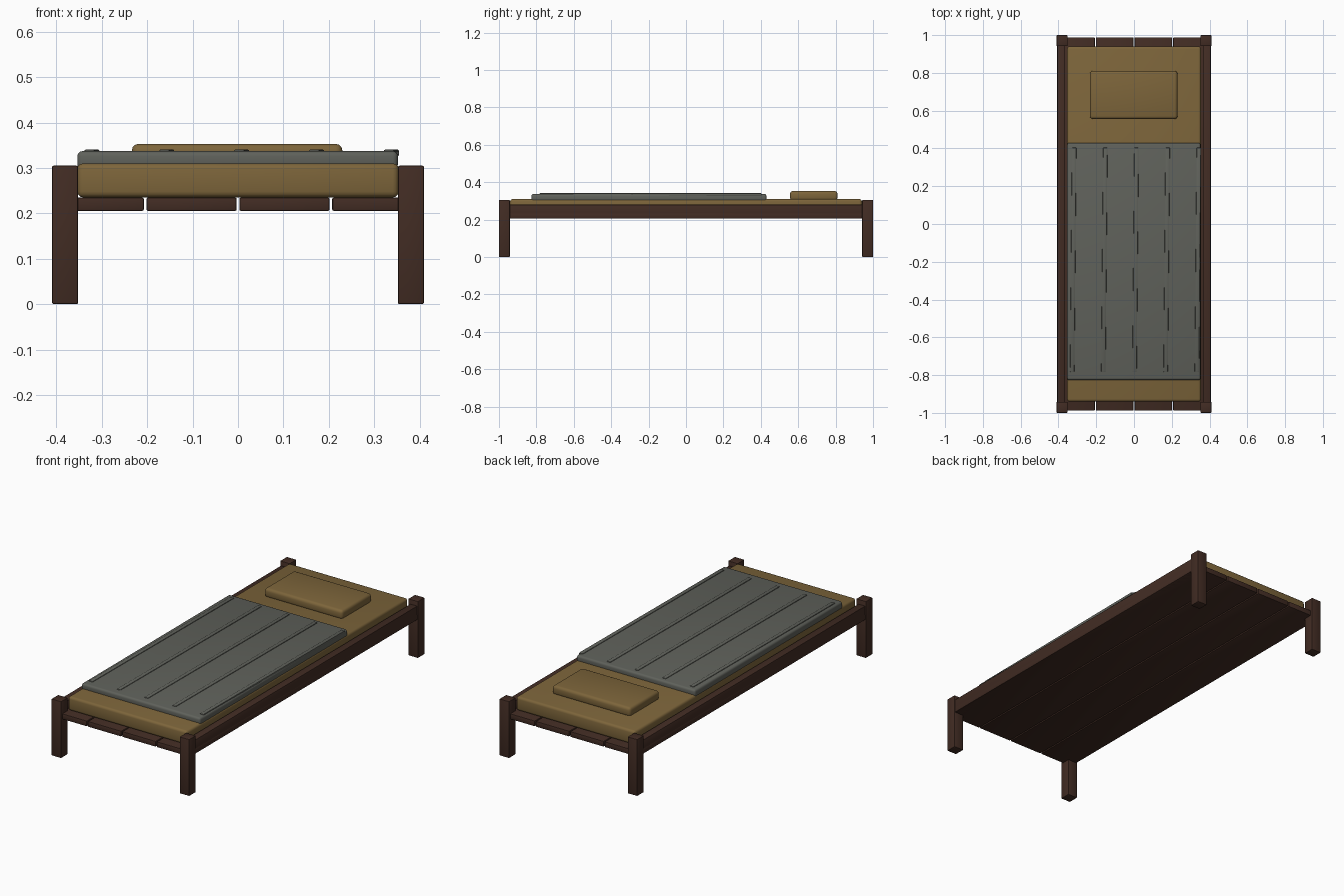
import bpy
import math

if "Cube" in bpy.data.objects:
    bpy.data.objects.remove(bpy.data.objects["Cube"])


def material(name, rgb):
    m = bpy.data.materials.new(name)
    m.diffuse_color = (*rgb, 1)
    m.use_nodes = True
    m.node_tree.nodes["Principled BSDF"].inputs["Base Color"].default_value = m.diffuse_color
    return m


WOOD = material("dark brown wood", (0.054, 0.025, 0.017))
STRAW = material("straw cloth", (0.205, 0.13, 0.043))
WOOL = material("grey wool", (0.115, 0.12, 0.104))


def box(name, x, y, z, mat, bevel, segments=2):
    """Bevelled box given as (low, high) ranges on each axis."""
    ranges = (x, y, z)
    bpy.ops.mesh.primitive_cube_add(size=1, location=[(a + b) / 2 for a, b in ranges])
    ob = bpy.context.object
    ob.name = name
    ob.scale = [b - a for a, b in ranges]
    bpy.ops.object.transform_apply(location=False, rotation=False, scale=True)
    ob.data.materials.append(mat)
    mod = ob.modifiers.new("soft edges", "BEVEL")
    mod.width = bevel
    mod.segments = segments
    bpy.ops.object.modifier_apply(modifier=mod.name)
    bpy.ops.object.shade_smooth_by_angle(angle=math.radians(30))
    return ob


def mirrored(a, b, side):
    return tuple(sorted((a * side, b * side)))


# Corner legs and long side rails
for sx, xn in ((-1, "left"), (1, "right")):
    for sy, yn in ((-1, "front"), (1, "back")):
        box(f"{yn}_{xn}_leg", mirrored(0.352, 0.41, sx), mirrored(0.942, 1.0, sy),
            (0, 0.305), WOOD, 0.004)
    box(f"{xn}_rail", mirrored(0.364, 0.406, sx), (-0.945, 0.945), (0.205, 0.28), WOOD, 0.004)

# Four lengthwise boards under the mattress
for i in range(4):
    x = -0.307 + i * 0.2047
    box(f"base_board_{i + 1}", (x - 0.0995, x + 0.0995), (-0.988, 0.988),
        (0.205, 0.235), WOOD, 0.004)

# Mattress and pillow
box("mattress", (-0.354, 0.354), (-0.94, 0.94), (0.235, 0.31), STRAW, 0.013, 3)
box("pillow", (-0.234, 0.23), (0.556, 0.81), (0.302, 0.353), STRAW, 0.015, 3)

# Blanket with slim lengthwise folds
box("blanket", (-0.354, 0.352), (-0.826, 0.43), (0.296, 0.337), WOOL, 0.011, 3)
for i in range(5):
    fold = box(f"blanket_fold_{i + 1}", (-0.334 + i * 0.165, -0.310 + i * 0.165),
               (-0.785, 0.405), (0.325, 0.341), WOOL, 0.005)
    fold.rotation_euler.z = math.radians(-0.5)
